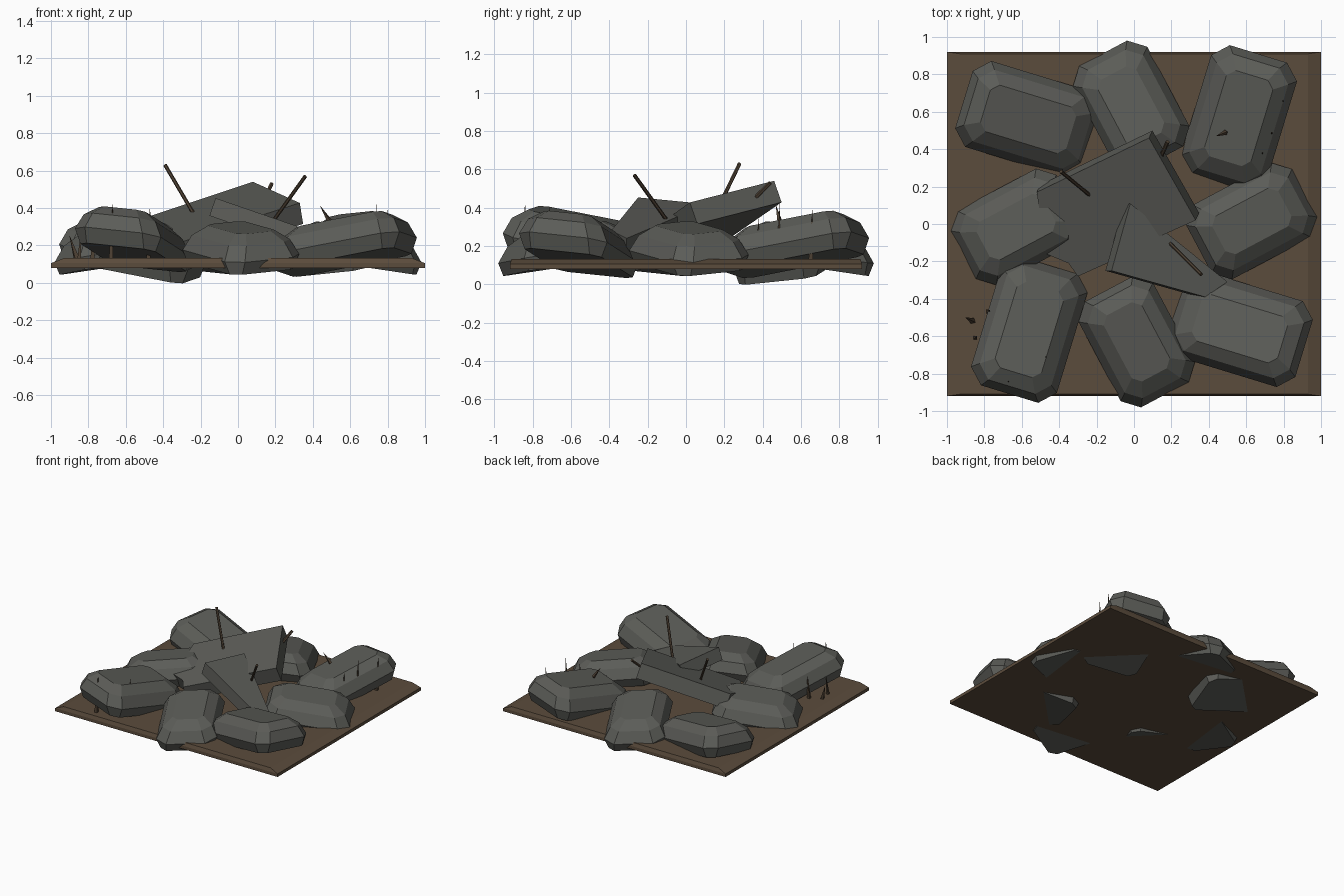
import bpy, bmesh, math
from mathutils import Vector, Matrix

if "Cube" in bpy.data.objects:
    bpy.data.objects.remove(bpy.data.objects["Cube"], do_unlink=True)


def material(name, rgb):
    m = bpy.data.materials.new(name)
    m.use_nodes = True
    m.diffuse_color = (*rgb, 1)
    m.node_tree.nodes["Principled BSDF"].inputs["Base Color"].default_value = (*rgb, 1)
    return m


STONE = material("dark grey stone", (0.105, 0.107, 0.096))
DIRT = material("brown dirt", (0.105, 0.072, 0.045))
RUST = material("rusty brown", (0.075, 0.052, 0.033))


def loft(name, rings, mat):
    """Join rings of equal point count, capping both ends."""
    bm = bmesh.new()
    loops = [[bm.verts.new(p) for p in ring] for ring in rings]
    n = len(loops[0])
    for a, b in zip(loops, loops[1:]):
        for i in range(n):
            j = (i + 1) % n
            bm.faces.new((a[i], a[j], b[j], b[i]))
    bm.faces.new(loops[0][::-1])
    bm.faces.new(loops[-1])
    bmesh.ops.recalc_face_normals(bm, faces=bm.faces[:])
    mesh = bpy.data.meshes.new(name)
    bm.to_mesh(mesh)
    bm.free()
    mesh.materials.append(mat)
    ob = bpy.data.objects.new(name, mesh)
    bpy.context.collection.objects.link(ob)
    return ob


def rectangle(x, y, z):
    return [(-x, -y, z), (x, -y, z), (x, y, z), (-x, y, z)]


def octagon(x, y, z, cut):
    return [(-x + cut, -y, z), (x - cut, -y, z), (x, -y + cut, z), (x, y - cut, z),
            (x - cut, y, z), (-x + cut, y, z), (-x, y - cut, z), (-x, -y + cut, z)]


def boulder(name, length, width, half, yaw, centre, slope, turn):
    """Chamfered block, yawed, leaned by a slope, then turned about the middle."""
    x, y = length / 2, width / 2
    rings = [octagon(x - 0.03, y - 0.03, -half, 0.05), octagon(x, y, -0.03, 0.08),
             octagon(x - 0.04, y - 0.04, half * 0.5, 0.07),
             octagon(x - 0.12, y - 0.11, half, 0.04)]
    ob = loft(name, rings, STONE)
    lean = Matrix.Identity(4)
    lean[2][0], lean[2][1] = slope
    ob.data.transform(Matrix.Rotation(math.radians(turn), 4, "Z")
                      @ Matrix.Translation(centre) @ lean
                      @ Matrix.Rotation(math.radians(yaw), 4, "Z"))


def slab(name, outline, start, slope, thickness):
    """Broken plate lying in a sloped plane, thickened along its normal."""
    top = [Vector((x, y, start[2] + slope[0] * (x - start[0]) + slope[1] * (y - start[1])))
           for x, y in outline]
    down = Vector((slope[0], slope[1], -1)).normalized() * thickness
    loft(name, [[p + down for p in top], top], STONE)


def rod(name, a, b, r1, r2, sides=6):
    """Straight round bar or spike between two points."""
    a, b = Vector(a), Vector(b)
    turn = (b - a).to_track_quat("Z", "Y")
    rings = []
    for p, r in ((a, r1), (b, r2)):
        angles = [math.tau * i / sides for i in range(sides)]
        rings.append([p + turn @ Vector((r * math.cos(t), r * math.sin(t), 0)) for t in angles])
    loft(name, rings, RUST)


# Ground
loft("dirt_base", [rectangle(1, 0.92, 0.08), rectangle(1, 0.92, 0.105),
                   rectangle(0.93, 0.91, 0.132)], DIRT)

# Ring of boulders: corners lean inward, sides lean outward
corners = (("front_right", 0.22), ("back_right", 0.22), ("back_left", 0.19), ("front_left", 0.245))
sides = ("front", "right", "back", "left")
# The model's left is +x, so a turn from the front goes left first
corner_names = ("front_left", "back_left", "back_right", "front_right")
side_names = ("front", "left", "back", "right")
for i, height in enumerate((0.22, 0.22, 0.185, 0.245)):
    boulder(corner_names[i] + "_boulder", 0.72, 0.48, 0.11, -17, (0.565, -0.56, height),
            (0.15, -0.15), 90 * i)
    boulder(side_names[i] + "_boulder", 0.64, 0.45, 0.1, -62, (0.015, -0.63, 0.195),
            (0.02, 0.16), 90 * i)

# Broken plates in the middle
slab("large_broken_slab",
     [(0.08, 0.46), (-0.52, 0.17), (-0.47, -0.16), (-0.35, -0.21), (-0.3, -0.28),
      (-0.1, -0.19), (0.13, -0.07), (0.33, 0.02)],
     (0.08, 0.46, 0.54), (0.164, 0.35), 0.12)
slab("small_broken_slab",
     [(-0.12, -0.25), (0.38, -0.39), (0.5, -0.31), (0.19, -0.06), (-0.02, 0.11)],
     (-0.14, -0.25, 0.46), (-0.345, 0), 0.1)

# Bent reinforcing bars
rod("left_bar", (-0.39, 0.28, 0.63), (-0.22, 0.14, 0.34), 0.01, 0.01)
rod("front_bar", (0.36, -0.27, 0.57), (0.18, -0.09, 0.32), 0.01, 0.01)
rod("back_bar", (0.18, 0.44, 0.53), (0.13, 0.33, 0.42), 0.011, 0.011)

# Thin splinters piercing two opposite boulders
splinters = {
    "back": ((0.73, 0.48, 0.42), (0.68, 0.37, 0.34), (0.79, 0.65, 0.39)),
    "front": ((-0.78, -0.47, 0.32), (-0.85, -0.61, 0.27),
              (-0.48, -0.72, 0.41), (-0.68, -0.85, 0.42)),
}
for side, tips in splinters.items():
    for i, (x, y, top) in enumerate(tips):
        rod(f"{side}_splinter_{i + 1}", (x, y, 0.1), (x + 0.01, y + 0.01, top), 0.017, 0.001, 4)
rod("back_shard", (0.49, 0.49, 0.33), (0.44, 0.47, 0.41), 0.014, 0.001, 4)
rod("ground_shard", (-0.86, -0.52, 0.12), (-0.90, -0.5, 0.25), 0.018, 0.001, 4)
